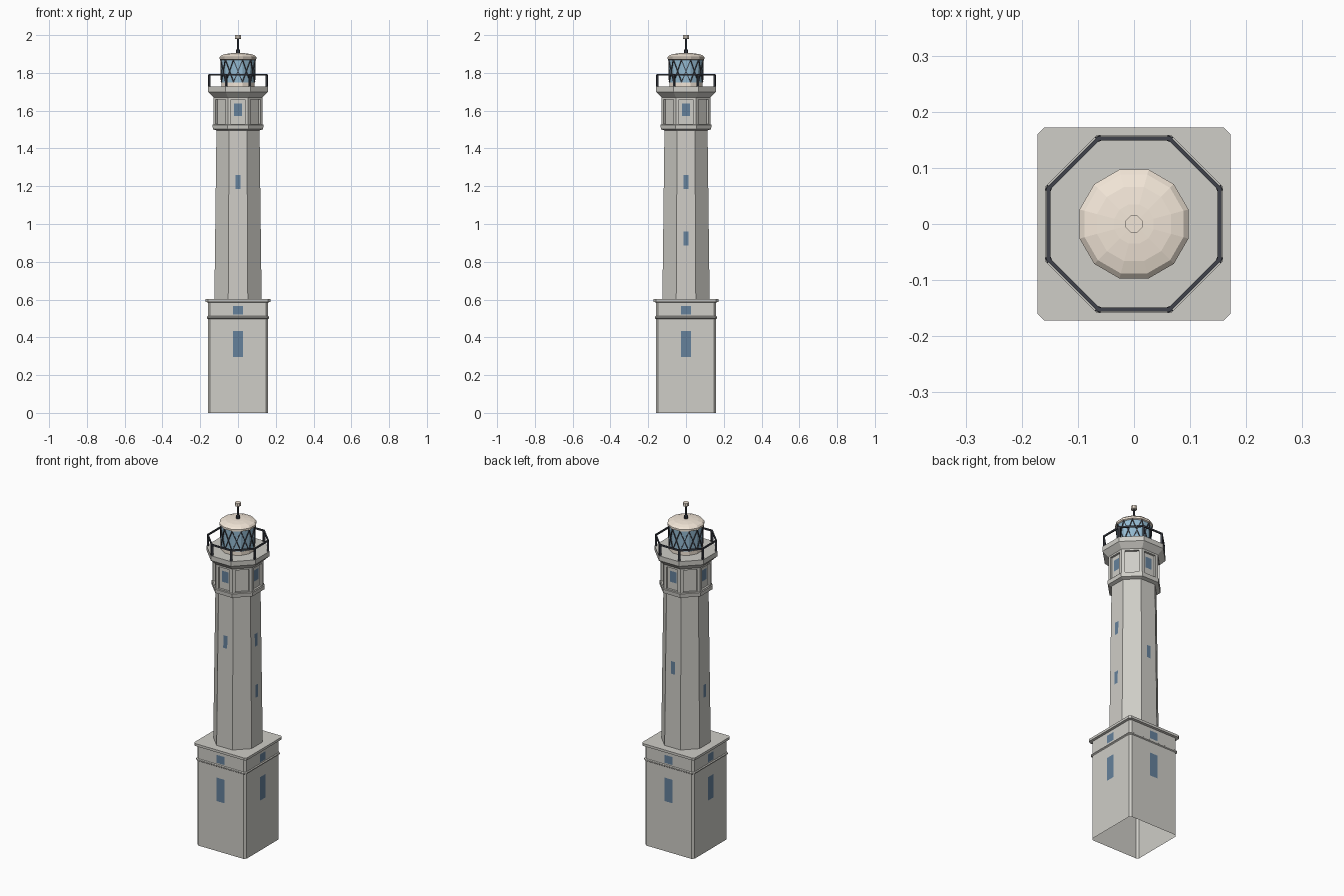
import bpy, math
from mathutils import Vector

if "Cube" in bpy.data.objects:
    bpy.data.objects.remove(bpy.data.objects["Cube"])


def material(name, *rgb):
    m = bpy.data.materials.new(name)
    m.diffuse_color = (*rgb, 1)
    m.use_nodes = True
    m.node_tree.nodes["Principled BSDF"].inputs["Base Color"].default_value = m.diffuse_color
    return m


STONE = material("stone", 0.62, 0.61, 0.57)
DARK = material("dark_metal", 0.05, 0.055, 0.07)
BLUE = material("window_blue", 0.13, 0.22, 0.33)
GLASS = material("lantern_glass", 0.3, 0.5, 0.65)
CREAM = material("cream", 0.9, 0.8, 0.69)


def make(name, verts, faces, mat):
    me = bpy.data.meshes.new(name)
    me.from_pydata(verts, [], faces)
    me.materials.append(mat)
    ob = bpy.data.objects.new(name, me)
    bpy.context.collection.objects.link(ob)
    return ob


def polygon(n):
    """Regular section with flat sides on the axes; size = apothem."""
    def section(r):
        R = r / math.cos(math.pi / n)
        return [(R * math.cos((i + .5) * math.tau / n), R * math.sin((i + .5) * math.tau / n))
                for i in range(n)]
    return section


def square(h, c=0.012):
    """Square section with cut corners; size = half width."""
    k = h - c
    return [(h, -k), (h, k), (k, h), (-k, h), (-h, k), (-h, -k), (-k, -h), (k, -h)]


def loft(name, section, profile, mat, bottom=False, top=False, closed=False):
    rings = [[(x, y, z) for x, y in section(r)] for r, z in profile]
    n, m = len(rings[0]), len(rings)
    verts = [v for ring in rings for v in ring]
    faces = [(a * n + i, a * n + (i + 1) % n, (a + 1) % m * n + (i + 1) % n, (a + 1) % m * n + i)
             for a in range(m if closed else m - 1) for i in range(n)]
    if bottom:
        faces.append(tuple(reversed(range(n))))
    if top:
        faces.append(tuple(range((m - 1) * n, m * n)))
    return make(name, verts, faces, mat)


def bars(name, segments, r, mat):
    """Square-section bars joining pairs of points."""
    verts, faces = [], []
    for p, q in segments:
        p, q = Vector(p), Vector(q)
        d = (q - p).normalized()
        out = Vector((p.x + q.x, p.y + q.y, 0)).normalized()
        u = d.cross(out).normalized()
        w = d.cross(u)
        b = len(verts)
        for c in (p, q):
            verts += [c + r * (s * u + t * w) for s, t in ((1, 1), (-1, 1), (-1, -1), (1, -1))]
        faces += [(b + i, b + (i + 1) % 4, b + 4 + (i + 1) % 4, b + 4 + i) for i in range(4)]
        faces += [(b + 3, b + 2, b + 1, b), (b + 4, b + 5, b + 6, b + 7)]
    return make(name, verts, faces, mat)


def window(name, side, half, z0, z1, d0, d1):
    """Thin pane on one side: 0 front, 1 right, 2 back, 3 left."""
    a = side * math.pi / 2
    pts = [(-half, -d0, z0), (half, -d0, z0), (half, -d1, z1), (-half, -d1, z1)]
    verts = [(x * math.cos(a) - y * math.sin(a), x * math.sin(a) + y * math.cos(a), z)
             for x, y, z in pts]
    make(f"{name}_{side}", verts, [(0, 1, 2, 3)], BLUE)


octagon, dodecagon = polygon(8), polygon(12)

# Square base, open underneath, with string course and cap
loft("base", square, [(.16, 0), (.16, .585)], STONE)
loft("base_moulding", square, [(.16, .498), (.165, .502), (.165, .508), (.16, .512)], STONE)
loft("base_cap", square, [(.16, .585), (.172, .588), (.172, .602)], STONE, top=True)

# Tapered octagonal shaft and collar
SHAFT0, SHAFT1 = .125, .114
loft("shaft", octagon, [(SHAFT0, .602), (SHAFT1, 1.5)], STONE)
loft("collar", octagon, [(SHAFT1, 1.495), (.133, 1.502), (.135, 1.525), (.13, 1.527)], STONE)

# Watch room: eight sides, each with a sunken panel
AP, DEPTH = .13, .012
half = AP * math.tan(math.pi / 8)
verts, faces = [], []
for i in range(8):
    a, b = i * math.pi / 4, len(verts)
    for w, z0, z1, d in ((half, 1.525, 1.672, AP), (.037, 1.53, 1.66, AP), (.037, 1.53, 1.66, AP - DEPTH)):
        for x, z in ((-w, z0), (w, z0), (w, z1), (-w, z1)):
            verts.append((x * math.cos(a) + d * math.sin(a), x * math.sin(a) - d * math.cos(a), z))
    for k in (0, 4):
        faces += [(b + k + j, b + k + (j + 1) % 4, b + k + 4 + (j + 1) % 4, b + k + 4 + j) for j in range(4)]
    faces.append((b + 8, b + 9, b + 10, b + 11))
make("watch_room", verts, faces, STONE)

# Windows
for s in range(4):
    window("base_window", s, .026, .295, .433, .1612, .1612)
    window("base_upper_window", s, .026, .52, .567, .1612, .1612)
    window("watch_room_window", s, .021, 1.572, 1.637, AP - DEPTH + .001, AP - DEPTH + .001)


def shaft_at(z):
    return SHAFT0 + (SHAFT1 - SHAFT0) * (z - .602) / .898 + .001


for n, (s, z) in enumerate([(0, 1.222), (1, 1.222), (1, .922), (2, 1.07), (3, .922)]):
    window(f"shaft_window_{n}", s, .013, z - .037, z + .037, shaft_at(z - .037), shaft_at(z + .037))

# Gallery with railing
loft("gallery", octagon, [(.13, 1.67), (.157, 1.698), (.159, 1.7), (.159, 1.728)], STONE, top=True)
loft("rail", octagon, [(.149, 1.786), (.156, 1.786), (.156, 1.795), (.149, 1.795)], DARK, closed=True)
bars("rail_posts", [((x, y, 1.727), (x, y, 1.79)) for x, y in octagon(.152)], .005, DARK)

# Lantern: cream plinth, glass, diagonal glazing bars
loft("lantern_plinth", dodecagon, [(.088, 1.727), (.088, 1.75)], CREAM, top=True)
loft("lantern_glass", dodecagon, [(.087, 1.748), (.09, 1.872)], GLASS)
lo, hi = dodecagon(.0885), dodecagon(.0915)
segs = []
for i in range(12):
    j = (i + 1) % 12
    segs += [((*lo[i], 1.75), (*hi[j], 1.87)), ((*lo[j], 1.75), (*hi[i], 1.87))]
bars("glazing_bars", segs, .0025, DARK)

# Low domed roof and finial
loft("roof", dodecagon, [(.088, 1.868), (.097, 1.873), (.097, 1.884), (.088, 1.893),
                         (.066, 1.9), (.035, 1.904), (.008, 1.905)], CREAM, bottom=True, top=True)
loft("finial_rod", octagon, [(.01, 1.902), (.01, 1.922), (.005, 1.926), (.005, 1.98)], DARK)
loft("finial_cap", octagon, [(.013, 1.979), (.015, 1.981), (.015, 2.0)], CREAM, bottom=True, top=True)
